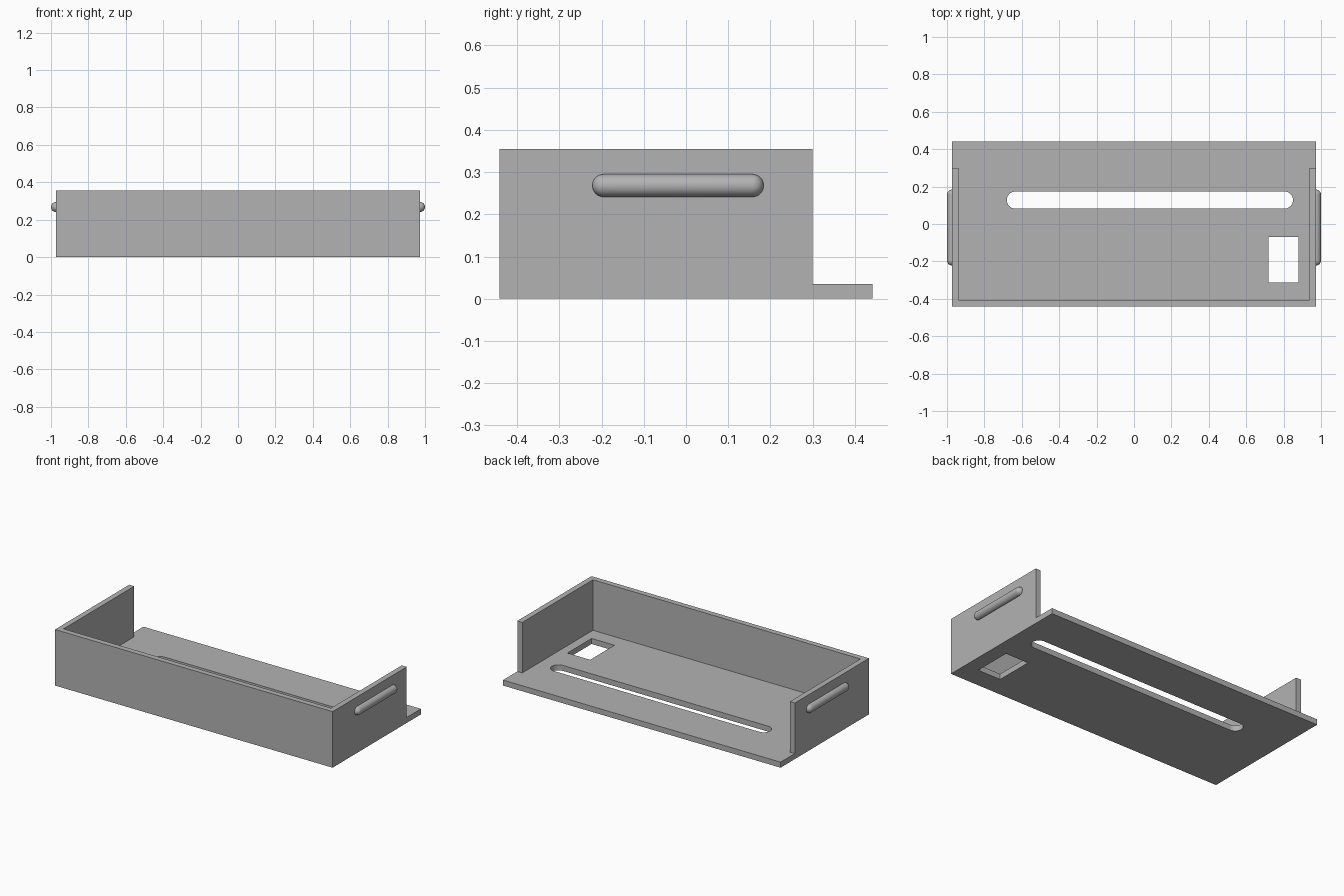
import bpy, bmesh, math
from mathutils import Matrix

old = bpy.data.objects.get("Cube")
if old:
    bpy.data.objects.remove(old, do_unlink=True)

grey = bpy.data.materials.new("plain grey")
grey.use_nodes = True
COLOUR = (0.45, 0.45, 0.45, 1)
grey.diffuse_color = COLOUR
grey.node_tree.nodes["Principled BSDF"].inputs["Base Color"].default_value = COLOUR

# Main dimensions
W, D, H, T = 0.972, 0.442, 0.355, 0.035
WALL_END = 0.30


def add_object(name, bm):
    bmesh.ops.recalc_face_normals(bm, faces=bm.faces)
    mesh = bpy.data.meshes.new(name)
    bm.to_mesh(mesh)
    bm.free()
    mesh.materials.append(grey)
    obj = bpy.data.objects.new(name, mesh)
    bpy.context.collection.objects.link(obj)
    return obj


def prism(name, outline, z0, z1):
    """Extrude an xy outline from z0 to z1."""
    bm = bmesh.new()
    face = bm.faces.new([bm.verts.new((x, y, z0)) for x, y in outline])
    top = bmesh.ops.extrude_face_region(bm, geom=[face])["geom"]
    verts = [v for v in top if isinstance(v, bmesh.types.BMVert)]
    bmesh.ops.translate(bm, verts=verts, vec=(0, 0, z1 - z0))
    return add_object(name, bm)


def rect(x0, x1, y0, y1):
    return [(x0, y0), (x1, y0), (x1, y1), (x0, y1)]


def slot_outline(x0, x1, y0, y1, steps=16):
    r, yc = (y1 - y0) / 2, (y0 + y1) / 2
    pts = []
    for cx, start in ((x1 - r, -math.pi / 2), (x0 + r, math.pi / 2)):
        for i in range(steps + 1):
            a = start + math.pi * i / steps
            pts.append((cx + r * math.cos(a), yc + r * math.sin(a)))
    return pts


# Tray: solid block, hollowed with an open back and a projecting rear shelf
tray = prism("tray", rect(-W, W, -D, D), 0, H)
inner = W - T
hollow = [(-inner, T - D), (inner, T - D), (inner, WALL_END), (1.2, WALL_END),
          (1.2, 0.6), (-1.2, 0.6), (-1.2, WALL_END), (-inner, WALL_END)]
cutters = [
    prism("hollow_cutter", hollow, T, 0.5),
    prism("slot_cutter", slot_outline(-0.68, 0.85, 0.082, 0.174), -0.1, 0.15),
    prism("window_cutter", rect(0.72, 0.88, -0.312, -0.07), -0.1, 0.15),
]
for cutter in cutters:
    mod = tray.modifiers.new(cutter.name, 'BOOLEAN')
    mod.operation = 'DIFFERENCE'
    mod.solver = 'EXACT'
    mod.object = cutter

# Apply the cuts and remove the cutters
bpy.context.view_layer.update()
graph = bpy.context.evaluated_depsgraph_get()
mesh = bpy.data.meshes.new_from_object(tray.evaluated_get(graph))
tray.modifiers.clear()
tray.data = mesh
for cutter in cutters:
    bpy.data.objects.remove(cutter, do_unlink=True)

# Rounded grip rail on each side wall
RADIUS, Y0, Y1 = 0.027, -0.222, 0.184
for side, sign in (("left", 1), ("right", -1)):
    bm = bmesh.new()
    bmesh.ops.create_uvsphere(bm, u_segments=32, v_segments=16, radius=RADIUS,
                              matrix=Matrix.Rotation(math.pi / 2, 4, 'X'))
    # Split at the equator and stretch into a capsule
    bmesh.ops.bisect_plane(bm, geom=bm.verts[:] + bm.edges[:] + bm.faces[:],
                           plane_co=(0, 0, 0), plane_no=(0, 1, 0), dist=1e-5)
    ring = [e for e in bm.edges if all(abs(v.co.y) < 1e-4 for v in e.verts)]
    bmesh.ops.split_edges(bm, edges=ring)
    half = (Y1 - Y0) / 2 - RADIUS
    for f in bm.faces:
        f.smooth = True
    ends = {v: math.copysign(half, v.link_faces[0].calc_center_median().y)
            for v in bm.verts}
    for v, shift in ends.items():
        v.co.y += shift
    loops = [e for e in bm.edges if e.is_boundary]
    for f in bmesh.ops.bridge_loops(bm, edges=loops)["faces"]:
        f.smooth = True
    rail = add_object(side + "_grip_rail", bm)
    rail.location = (sign * (1 - RADIUS), (Y0 + Y1) / 2, 0.268)
